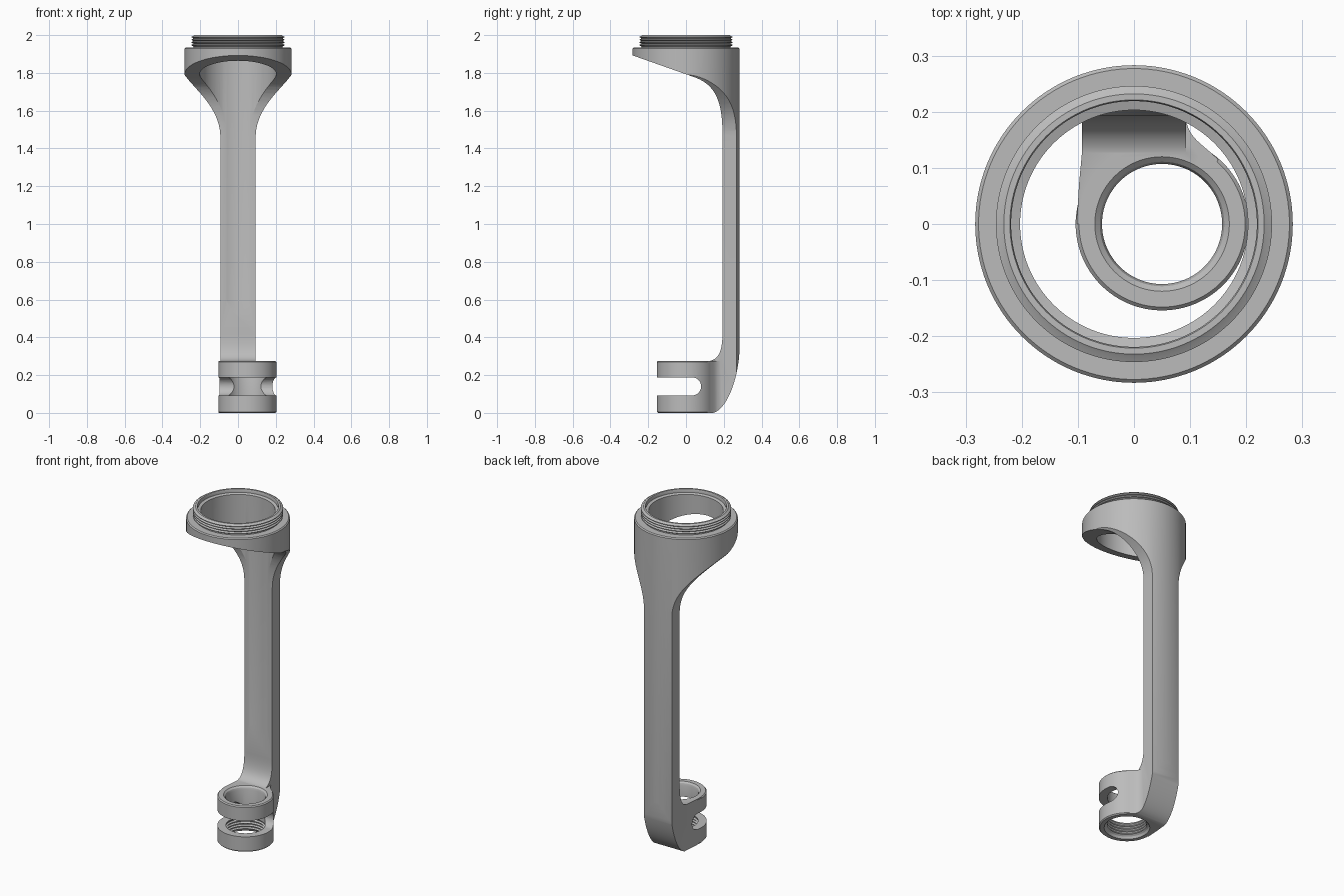
import bpy, bmesh, math
from mathutils import Vector

if "Cube" in bpy.data.objects:
    bpy.data.objects.remove(bpy.data.objects["Cube"], do_unlink=True)

SEG = 128
COLLAR_R, BORE_R, ARM_HALF = 0.283, 0.203, 0.093
FOOT_X = 0.05

grey = bpy.data.materials.new("satin grey")
grey.use_nodes = True
grey.diffuse_color = (0.5, 0.5, 0.5, 1)
grey.node_tree.nodes["Principled BSDF"].inputs["Base Color"].default_value = (0.5, 0.5, 0.5, 1)


def finish(name, bm):
    bmesh.ops.recalc_face_normals(bm, faces=bm.faces)
    mesh = bpy.data.meshes.new(name)
    bm.to_mesh(mesh)
    bm.free()
    mesh.materials.append(grey)
    obj = bpy.data.objects.new(name, mesh)
    bpy.context.collection.objects.link(obj)
    return obj


def lathe(name, profile, cx=0.0):
    """Solid of revolution from (radius, z) pairs, capped at both ends."""
    bm = bmesh.new()
    rings = []
    for r, z in profile:
        rings.append([bm.verts.new((cx + r * math.cos(2 * math.pi * i / SEG),
                                    r * math.sin(2 * math.pi * i / SEG), z)) for i in range(SEG)])
    for a, b in zip(rings, rings[1:]):
        for i in range(SEG):
            j = (i + 1) % SEG
            bm.faces.new((a[i], a[j], b[j], b[i]))
    bm.faces.new(rings[0])
    bm.faces.new(rings[-1])
    return finish(name, bm)


def prism(name, points, axis, lo, hi):
    """Outline extruded along x, y or z."""
    place = {"x": lambda p, d: (d, p[0], p[1]),
             "y": lambda p, d: (p[0], d, p[1]),
             "z": lambda p, d: (p[0], p[1], d)}[axis]
    bm = bmesh.new()
    face = bm.faces.new([bm.verts.new(place(p, lo)) for p in points])
    out = bmesh.ops.extrude_face_region(bm, geom=[face])
    verts = [v for v in out["geom"] if isinstance(v, bmesh.types.BMVert)]
    shift = Vector(place((0, 0), hi - lo))
    bmesh.ops.translate(bm, verts=verts, vec=shift)
    return finish(name, bm)


def bez(a, b, c, d, n=14):
    """Points on a cubic curve."""
    return [((1 - t) ** 3 * a[0] + 3 * t * (1 - t) ** 2 * b[0] + 3 * t * t * (1 - t) * c[0] + t ** 3 * d[0],
             (1 - t) ** 3 * a[1] + 3 * t * (1 - t) ** 2 * b[1] + 3 * t * t * (1 - t) * c[1] + t ** 3 * d[1])
            for t in (i / n for i in range(n + 1))]


def combine(obj, other, operation):
    mod = obj.modifiers.new("cut", "BOOLEAN")
    mod.operation, mod.object, mod.solver = operation, other, "EXACT"
    bpy.context.view_layer.update()
    graph = bpy.context.evaluated_depsgraph_get()
    mesh = bpy.data.meshes.new_from_object(obj.evaluated_get(graph))
    obj.modifiers.clear()
    obj.data = mesh
    bpy.data.objects.remove(other, do_unlink=True)


def thread(r_root, r_crest, z0, z1, turns):
    pts, pitch = [], (z1 - z0) / turns
    for i in range(turns):
        z = z0 + i * pitch
        pts += [(r_root, z), (r_crest, z + pitch * 0.4), (r_crest, z + pitch * 0.6)]
    return pts + [(r_root, z1)]


# Collar and arm: one round blank trimmed by a side and a front outline
body = lathe("threaded_collar_arm", [(COLLAR_R, 0.005), (COLLAR_R, 1.929), (COLLAR_R - 0.006, 1.935)])

side = [(-0.4, 1.935), (-0.29, 1.895)]
side += bez((0.05, 1.775), (0.16, 1.735), (0.193, 1.64), (0.193, 1.48))
side += bez((0.193, 0.42), (0.193, 0.32), (0.17, 0.272), (0.1, 0.272))
side += [(0.1, -0.05), (0.4, -0.05), (0.4, 2.0), (-0.4, 2.0)]
combine(body, prism("side_outline", side, "x", -0.4, 0.4), "INTERSECT")

flare = bez((ARM_HALF, 1.46), (ARM_HALF, 1.62), (0.24, 1.72), (0.29, 1.80))
right = [(ARM_HALF, -0.1)] + flare + [(0.4, 1.86), (0.4, 2.1)]
front = right + [(-x, z) for x, z in reversed(right)]
combine(body, prism("front_outline", front, "y", -0.5, 0.5), "INTERSECT")

# Threaded neck
neck = [(0.236, 1.915)] + thread(0.236, 0.246, 1.94, 1.997, 4) + [(0.232, 2.0)]
combine(body, lathe("neck", neck), "UNION")

# Clevis foot and the web joining it to the arm
foot = lathe("foot", [(0.148, 0), (0.154, 0.006), (0.154, 0.269), (0.148, 0.275)], FOOT_X)
web = [(-0.102, 0.0), (-0.098, 0.07), (-0.0925, 0.13), (-0.0925, 0.2), (0.0925, 0.2)]
web += bez((0.0925, 0.185), (0.1, 0.15), (0.12, 0.145), (0.15, 0.115), 8) + [(0.1, 0.0)]
combine(foot, prism("web", web, "z", 0.0, 0.275), "UNION")
combine(body, foot, "UNION")

# Rounded heel
heel = bez((0.284, 0.36), (0.284, 0.19), (0.215, 0.0), (0.13, -0.002), 20)
heel += [(0.13, -0.1), (0.4, -0.1), (0.4, 0.36)]
combine(body, prism("heel_cutter", heel, "x", -0.4, 0.4), "DIFFERENCE")

# Main bore, running down the inner face of the arm
bore = [(0.18, 0.42), (BORE_R, 0.6), (BORE_R, 1.975), (0.219, 1.98), (0.219, 1.994), (0.225, 2.01)]
combine(body, lathe("bore_cutter", bore), "DIFFERENCE")

# Foot bore with a threaded lower ring and eased rims
hole = [(0.130, -0.01), (0.118, 0.012)] + thread(0.107, 0.115, 0.02, 0.085, 4)
hole += [(0.107, 0.255), (0.111, 0.267), (0.121, 0.276), (0.121, 0.3)]
combine(body, lathe("foot_bore_cutter", hole, FOOT_X), "DIFFERENCE")

# Round-ended slot across the foot
slot = [(-0.4, 0.092)]
for i in range(17):
    a = math.pi * (i / 16 - 0.5)
    slot.append((0.032 + 0.048 * math.cos(a), 0.14 + 0.048 * math.sin(a)))
slot.append((-0.4, 0.188))
combine(body, prism("slot_cutter", slot, "x", -0.4, 0.4), "DIFFERENCE")

# Smooth shading with crisp edges
bpy.ops.object.select_all(action="DESELECT")
body.select_set(True)
bpy.context.view_layer.objects.active = body
bpy.ops.object.shade_smooth_by_angle(angle=math.radians(25))
